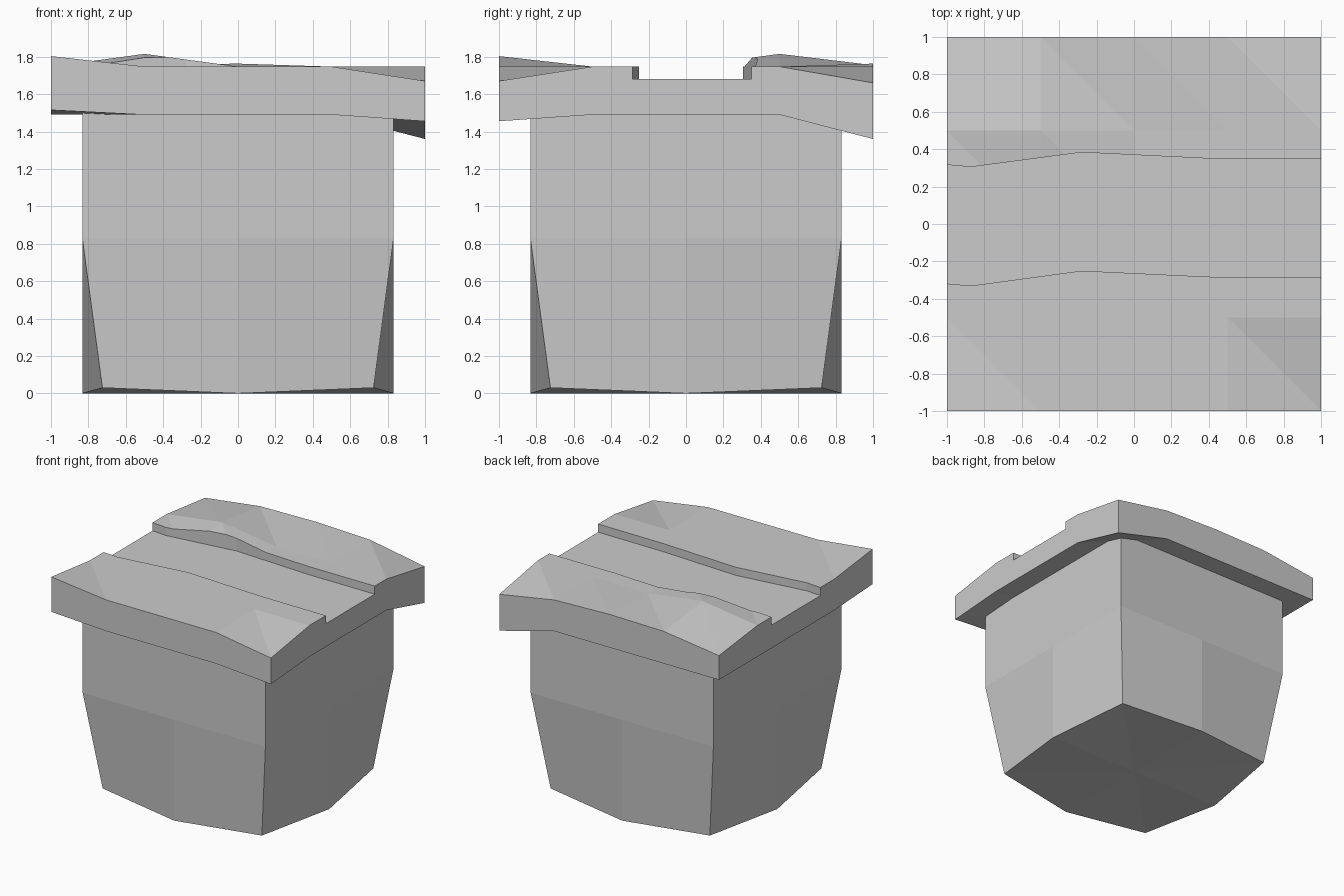
import bpy, bmesh

if "Cube" in bpy.data.objects:
    bpy.data.objects.remove(bpy.data.objects["Cube"])


def add_object(name, bm):
    bmesh.ops.recalc_face_normals(bm, faces=bm.faces[:])
    mesh = bpy.data.meshes.new(name)
    bm.to_mesh(mesh)
    bm.free()
    obj = bpy.data.objects.new(name, mesh)
    bpy.context.collection.objects.link(obj)
    return obj


# Uneven ground slab: 4 x 4 cells, height exceptions keyed by (x, y)
STEPS = [-1, -0.5, 0, 0.5, 1]
TOP = {(-1, -1): 1.803, (1, -1): 1.67, (1, 1): 1.66, (-1, 1): 1.69,
       (-0.5, 0.5): 1.815, (-0.5, 1): 1.755, (0, 1): 1.763}
UNDER = {(-1, -1): 1.515, (1, -1): 1.455, (1, 1): 1.36}

bm = bmesh.new()
layers = []
for heights, level in ((TOP, 1.747), (UNDER, 1.49)):
    g = [[bm.verts.new((x, y, heights.get((x, y), level))) for y in STEPS] for x in STEPS]
    layers.append(g)
    for i in range(4):
        for j in range(4):
            bm.faces.new((g[i][j], g[i + 1][j], g[i][j + 1]))
            bm.faces.new((g[i + 1][j], g[i + 1][j + 1], g[i][j + 1]))
rim = [(i, 0) for i in range(4)] + [(4, j) for j in range(4)]
rim += [(i, 4) for i in range(4, 0, -1)] + [(0, j) for j in range(4, 0, -1)]
top, under = layers
for (a, b), (c, d) in zip(rim, rim[1:] + rim[:1]):
    bm.faces.new((top[a][b], top[c][d], under[c][d], under[a][b]))
slab = add_object("ground_slab", bm)

# Winding path sunk into the slab: (x, front bank y, back bank y)
BANKS = [(-1.1, -0.31, 0.325), (-0.87, -0.33, 0.305), (-0.28, -0.25, 0.383),
         (0.4, -0.282, 0.35), (1.1, -0.287, 0.35)]
bm = bmesh.new()
outline = [(x, f) for x, f, _ in BANKS] + [(x, b) for x, _, b in reversed(BANKS)]
floor = bm.faces.new([bm.verts.new((x, y, 1.68)) for x, y in outline])
ext = bmesh.ops.extrude_face_region(bm, geom=[floor], use_keep_orig=True)
bmesh.ops.translate(bm, vec=(0, 0, 0.4),
                    verts=[v for v in ext["geom"] if isinstance(v, bmesh.types.BMVert)])
cutter = add_object("path_cutter", bm)
cutter.hide_render = True
mod = slab.modifiers.new("path", "BOOLEAN")
mod.operation, mod.solver, mod.object = "DIFFERENCE", "EXACT", cutter
bpy.context.view_layer.objects.active = slab
bpy.ops.object.modifier_apply(modifier=mod.name)
bpy.data.objects.remove(cutter)

# Earth block below: straight upper part, corners drawn in at the foot
RING = [(-1, -1), (0, -1), (1, -1), (1, 0), (1, 1), (0, 1), (-1, 1), (-1, 0)]
W = 0.832
bm = bmesh.new()
foot = []
for x, y in RING:
    corner = x and y
    r = 0.725 if corner else W
    foot.append(bm.verts.new((x * r, y * r, 0.03 if corner else 0)))
rings = [foot] + [[bm.verts.new((x * W, y * W, z)) for x, y in RING] for z in (0.83, 1.51)]
centre = bm.verts.new((0, 0, 0))
for k in range(8):
    n = (k + 1) % 8
    bm.faces.new((centre, foot[n], foot[k]))
    for lo, hi in zip(rings, rings[1:]):
        bm.faces.new((lo[k], lo[n], hi[n], hi[k]))
add_object("earth_block", bm)
